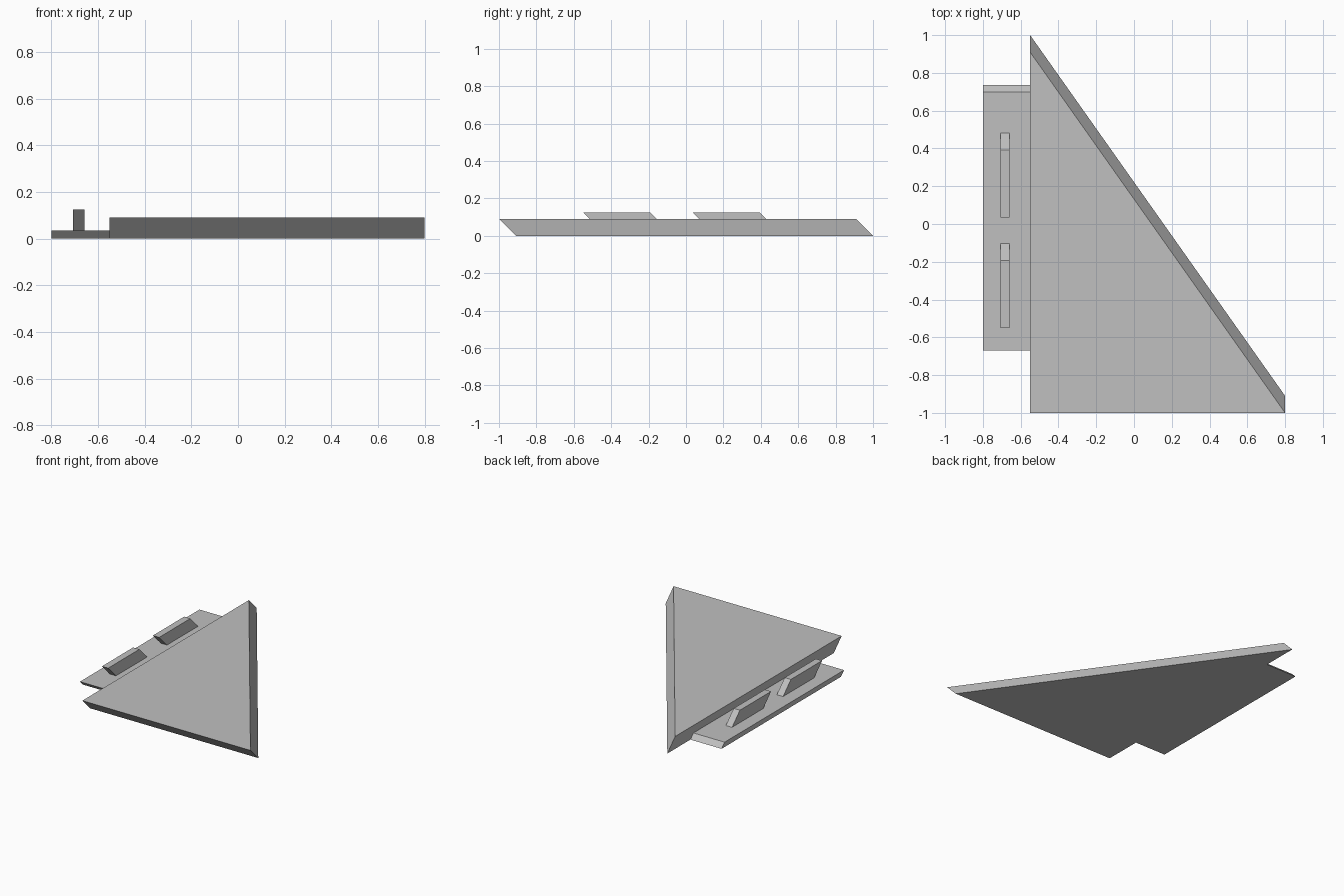
import bpy
import bmesh
from mathutils import Vector

cube = bpy.data.objects.get("Cube")
if cube:
    bpy.data.objects.remove(cube, do_unlink=True)

grey = bpy.data.materials.new("plain grey")
grey.use_nodes = True
colour = (0.53, 0.53, 0.53, 1)
grey.diffuse_color = colour
grey.node_tree.nodes["Principled BSDF"].inputs["Base Color"].default_value = colour


def slanted_prism(name, outline, z, height):
    """Extrude a ground outline up and towards the front at 45 degrees."""
    bm = bmesh.new()
    base = bm.faces.new([bm.verts.new((x, y, z)) for x, y in outline])
    top = bmesh.ops.extrude_face_region(bm, geom=[base], use_keep_orig=True)
    verts = [v for v in top["geom"] if isinstance(v, bmesh.types.BMVert)]
    bmesh.ops.translate(bm, verts=verts, vec=Vector((0, -height, height)))
    bmesh.ops.recalc_face_normals(bm, faces=bm.faces)
    mesh = bpy.data.meshes.new(name)
    bm.to_mesh(mesh)
    bm.free()
    mesh.materials.append(grey)
    obj = bpy.data.objects.new(name, mesh)
    bpy.context.collection.objects.link(obj)
    return obj


def rectangle(x0, x1, y0, y1):
    return [(x0, y0), (x1, y0), (x1, y1), (x0, y1)]


# Large triangular slab
slab_x, thickness = -0.55, 0.09
slanted_prism("triangular_slab", [(slab_x, -0.91), (0.8, -0.91), (slab_x, 1.0)], 0, thickness)

# Thin strip along the long straight edge
strip_height = 0.035
slanted_prism("side_strip", rectangle(-0.8, slab_x, -0.635, 0.735), 0, strip_height)

# Two raised ribs on the strip
for name, start in (("front_rib", -0.46), ("rear_rib", 0.125)):
    slanted_prism(name, rectangle(-0.708, -0.658, start, start + 0.358), strip_height, 0.09)
